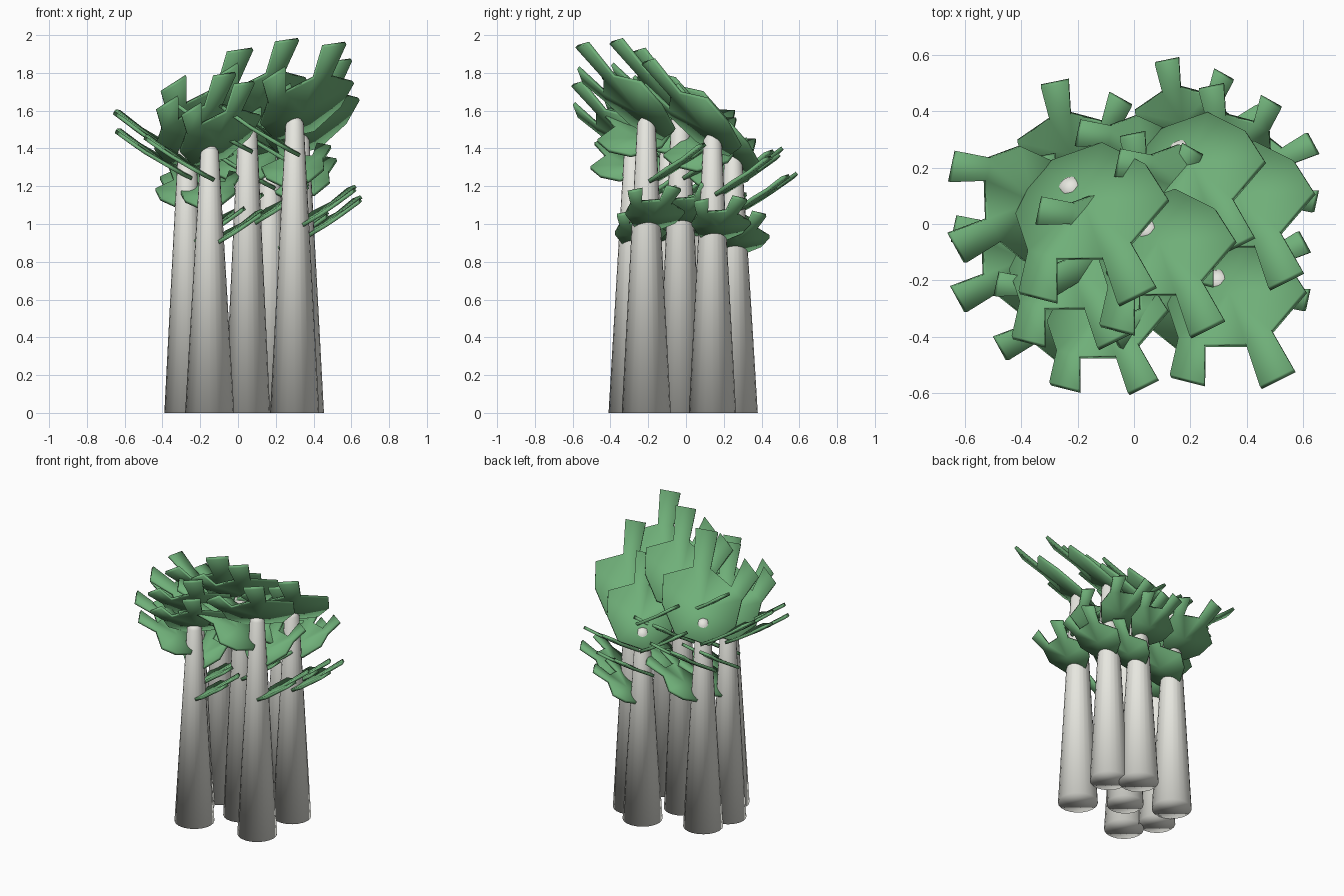
import bpy
import bmesh
from math import radians, sin, cos, tau

cube = bpy.data.objects.get("Cube")
if cube:
    bpy.data.objects.remove(cube, do_unlink=True)


def material(name, colour):
    mat = bpy.data.materials.new(name)
    mat.use_nodes = True
    mat.diffuse_color = colour
    bsdf = mat.node_tree.nodes["Principled BSDF"]
    bsdf.inputs["Base Color"].default_value = colour
    bsdf.inputs["Roughness"].default_value = 0.8
    return mat


bark = material("pale_bark", (0.88, 0.88, 0.82, 1))
green = material("leaf_green", (0.16, 0.43, 0.19, 1))


def add_object(name, bm, mat, location):
    bmesh.ops.recalc_face_normals(bm, faces=bm.faces)
    mesh = bpy.data.meshes.new(name)
    bm.to_mesh(mesh)
    bm.free()
    mesh.materials.append(mat)
    obj = bpy.data.objects.new(name, mesh)
    bpy.context.collection.objects.link(obj)
    obj.location = location
    bpy.ops.object.select_all(action="DESELECT")
    obj.select_set(True)
    bpy.context.view_layer.objects.active = obj
    return obj


# Tapered trunk with a rounded tip
def trunk(name, x, y, height, radius, sides=20):
    bm = bmesh.new()
    rings = []
    for r, z in ((radius, 0), (0.048, height - 0.035), (0.028, height - 0.008)):
        rings.append([bm.verts.new((r * cos(tau * i / sides), r * sin(tau * i / sides), z))
                      for i in range(sides)])
    tip = bm.verts.new((0, 0, height))
    bm.faces.new(rings[0])
    for i in range(sides):
        j = (i + 1) % sides
        for low, high in zip(rings, rings[1:]):
            bm.faces.new((low[i], low[j], high[j], high[i]))
        bm.faces.new((rings[-1][i], rings[-1][j], tip))
    add_object(name, bm, bark, (x, y, 0))
    bpy.ops.object.shade_smooth()


# Leaf outline, pointing to the front, and the two square lobes on its edges
BODY = [(-.14, -.20), (-.05, -.22), (.10, -.22), (.19, -.17), (.31, -.03),
        (.24, .08), (.10, .15), (-.10, .08), (-.18, -.08)]
LOBES = {0: [(-.17, -.33), (-.05, -.36)], 2: [(.15, -.37), (.27, -.31)]}


# Tilted, slightly cupped leaf plate, moved outwards along its heading
def leaf(name, location, angle, slope, size, outward):
    bm = bmesh.new()
    c, s = cos(radians(angle)), sin(radians(angle))

    def point(p):
        u, v = size * p[0], size * (p[1] - outward)
        x, y = u * c - v * s, u * s + v * c
        return bm.verts.new((x, y, slope[0] * x + slope[1] * y + 0.35 * (x * x + y * y)))

    centre = point((0.04, -0.04))
    body = [point(p) for p in BODY]
    for i, v in enumerate(body):
        bm.faces.new((centre, v, body[(i + 1) % len(body)]))
    for i, (a, b) in LOBES.items():
        bm.faces.new((body[i], point(a), point(b), body[i + 1]))
    obj = add_object(name, bm, green, location)
    solid = obj.modifiers.new("thickness", "SOLIDIFY")
    solid.thickness = 0.02
    solid.offset = 0
    bpy.ops.object.shade_smooth_by_angle(angle=radians(35))


# Leaf kinds: name, share of trunk height, heading, slope, size, outward shift
KINDS = [("top_leaf", 0.985, 0, (0.48, -0.72), 1.0, 0),
         ("right_leaf", 0.88, -88, (-0.5, 0.1), 0.82, 0.12),
         ("back_leaf", 0.77, 165, (0.1, 0.52), 0.68, 0.13),
         ("left_leaf", 0.62, 92, (0.55, 0.08), 0.64, 0.14)]

# Trees: x, y, height, base radius, leaf scale
TREES = [(0.30, -0.21, 1.57, 0.13, 1.0),
         (0.05, -0.03, 1.59, 0.12, 1.0),
         (0.17, 0.25, 1.37, 0.13, 0.95),
         (-0.15, -0.28, 1.42, 0.13, 0.87),
         (-0.27, -0.09, 1.43, 0.12, 0.95),
         (0.33, 0.14, 1.48, 0.125, 1.0),
         (-0.22, 0.12, 1.49, 0.13, 1.1)]

for n, (x, y, height, radius, scale) in enumerate(TREES, 1):
    trunk(f"trunk_{n}", x, y, height, radius)
    for kind, share, angle, slope, size, outward in KINDS:
        leaf(f"{kind}_{n}", (x, y, height * share), angle, slope, size * scale, outward)
